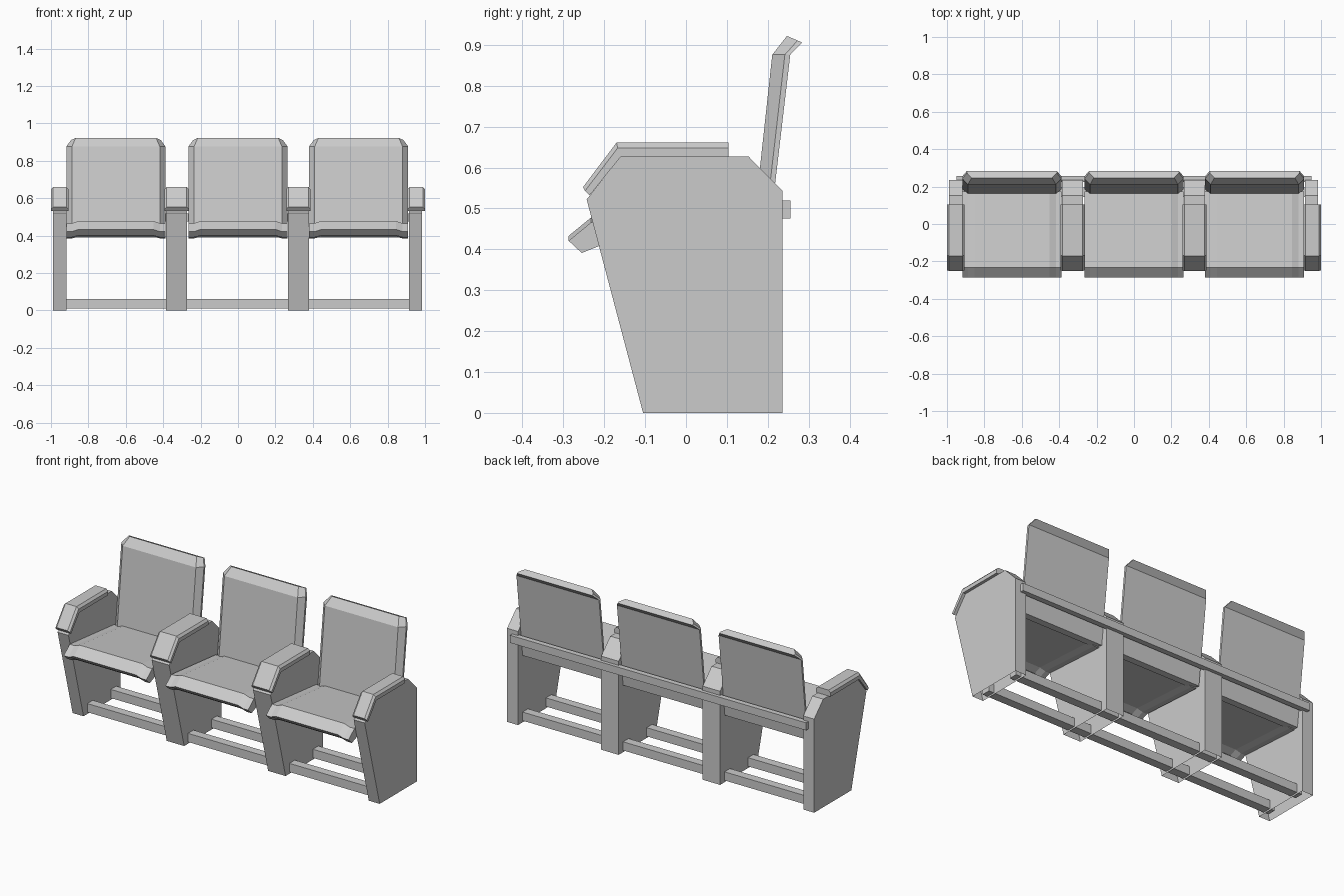
import bpy, bmesh

cube = bpy.data.objects.get("Cube")
if cube:
    bpy.data.objects.remove(cube)

grey = bpy.data.materials.new("light grey")
grey.use_nodes = True
grey.diffuse_color = (0.6, 0.6, 0.6, 1)
grey.node_tree.nodes["Principled BSDF"].inputs["Base Color"].default_value = (0.6, 0.6, 0.6, 1)


def loft(name, rings, caps=True):
    """Join matching rings of points into one flat-shaded solid."""
    bm = bmesh.new()
    loops = [[bm.verts.new(p) for p in ring] for ring in rings]
    for a, b in zip(loops, loops[1:]):
        for i in range(len(a)):
            j = (i + 1) % len(a)
            bm.faces.new((a[i], a[j], b[j], b[i]))
    if caps:
        bm.faces.new(loops[0])
        bm.faces.new(loops[-1])
    bmesh.ops.recalc_face_normals(bm, faces=bm.faces)
    return finish(name, bm)


def finish(name, bm):
    mesh = bpy.data.meshes.new(name)
    bm.to_mesh(mesh)
    bm.free()
    mesh.materials.append(grey)
    obj = bpy.data.objects.new(name, mesh)
    bpy.context.collection.objects.link(obj)
    return obj


def box(name, x0, x1, y0, y1, z0, z1):
    ring = [(y0, z0), (y1, z0), (y1, z1), (y0, z1)]
    return loft(name, [[(x, y, z) for y, z in ring] for x in (x0, x1)])


def side_panel(name, x, half):
    """Tapered upright, hollow and open underneath."""
    profile = [(-0.105, 0), (0.236, 0), (0.236, 0.543), (0.153, 0.627),
               (-0.16, 0.627), (-0.243, 0.522)]
    obj = loft(name, [[(x + s * half, y, z) for y, z in profile] for s in (-1, 1)])
    bm = bmesh.new()
    bm.from_mesh(obj.data)
    floor = [f for f in bm.faces if f.calc_center_median().z < 0.001]
    bmesh.ops.delete(bm, geom=floor, context='FACES_ONLY')
    bm.to_mesh(obj.data)
    bm.free()


def armrest(name, x, half):
    """Bent pad with chamfered upper edges."""
    # Each station: underside, shoulder and top as (y, z)
    stations = [((0.104, 0.626), (0.104, 0.648), (0.104, 0.661)),
                ((-0.16, 0.626), (-0.167, 0.648), (-0.17, 0.661)),
                ((-0.236, 0.532), (-0.247, 0.543), (-0.252, 0.552))]
    rings = []
    for low, mid, top in stations:
        rings.append([(x - half, *low), (x + half, *low), (x + half, *mid),
                      (x + half - 0.012, *top), (x - half + 0.012, *top), (x - half, *mid)])
    loft(name, rings)


def backrest(name, x):
    """Leaning cushion with side chamfers and a folded top."""
    # Each station: front and back (y, z), then front and outer half widths
    stations = [((0.158, 0.39), (0.198, 0.39), 0.235, 0.265),
                ((0.211, 0.876), (0.255, 0.876), 0.235, 0.265),
                ((0.247, 0.922), (0.284, 0.906), 0.215, 0.24)]
    rings = []
    for front, back, wi, wo in stations:
        mid = tuple(f + (b - f) * 0.7 for f, b in zip(front, back))
        rings.append([(x - wi, *front), (x + wi, *front), (x + wo, *mid),
                      (x + wo, *back), (x - wo, *back), (x - wo, *mid)])
    loft(name, rings)


def seat(name, x):
    """Cushion with a raised middle and a folded front lip."""
    # Each station: top and bottom of the lower side strips as (y, z)
    stations = [((0.175, 0.425), (0.175, 0.385)),
                ((-0.232, 0.466), (-0.213, 0.408)),
                ((-0.287, 0.421), (-0.255, 0.391))]
    steps = [(-0.265, 0), (-0.235, 0), (-0.2, 0.012), (0.2, 0.012), (0.235, 0), (0.265, 0)]
    rings = []
    for (ty, tz), (by, bz) in stations:
        top = [(x + dx, ty, tz + dz) for dx, dz in steps]
        bottom = [(x + dx, by, bz + dz * 0.8) for dx, dz in reversed(steps)]
        rings.append(top + bottom)
    loft(name, rings)


# Uprights and armrests: narrow at the ends, wide between the seats
for label, x, panel_half, arm_x, arm_half in [
        ("right_end", -0.953, 0.035, -0.953, 0.047),
        ("right_middle", -0.328, 0.056, -0.328, 0.065),
        ("left_middle", 0.323, 0.056, 0.323, 0.065),
        ("left_end", 0.948, 0.035, 0.953, 0.047)]:
    side_panel(label + "_panel", x, panel_half)
    armrest(label + "_armrest", arm_x, arm_half)

# Cushions
for label, x in [("right", -0.653), ("centre", 0.0), ("left", 0.645)]:
    seat(label + "_seat", x)
    backrest(label + "_backrest", x)

# Connecting rails
box("back_rail", -0.95, 0.95, 0.225, 0.256, 0.475, 0.519)
box("front_floor_rail", -0.95, 0.945, -0.07, -0.02, 0.01, 0.06)
box("rear_floor_rail", -0.95, 0.945, 0.145, 0.195, 0.01, 0.06)
